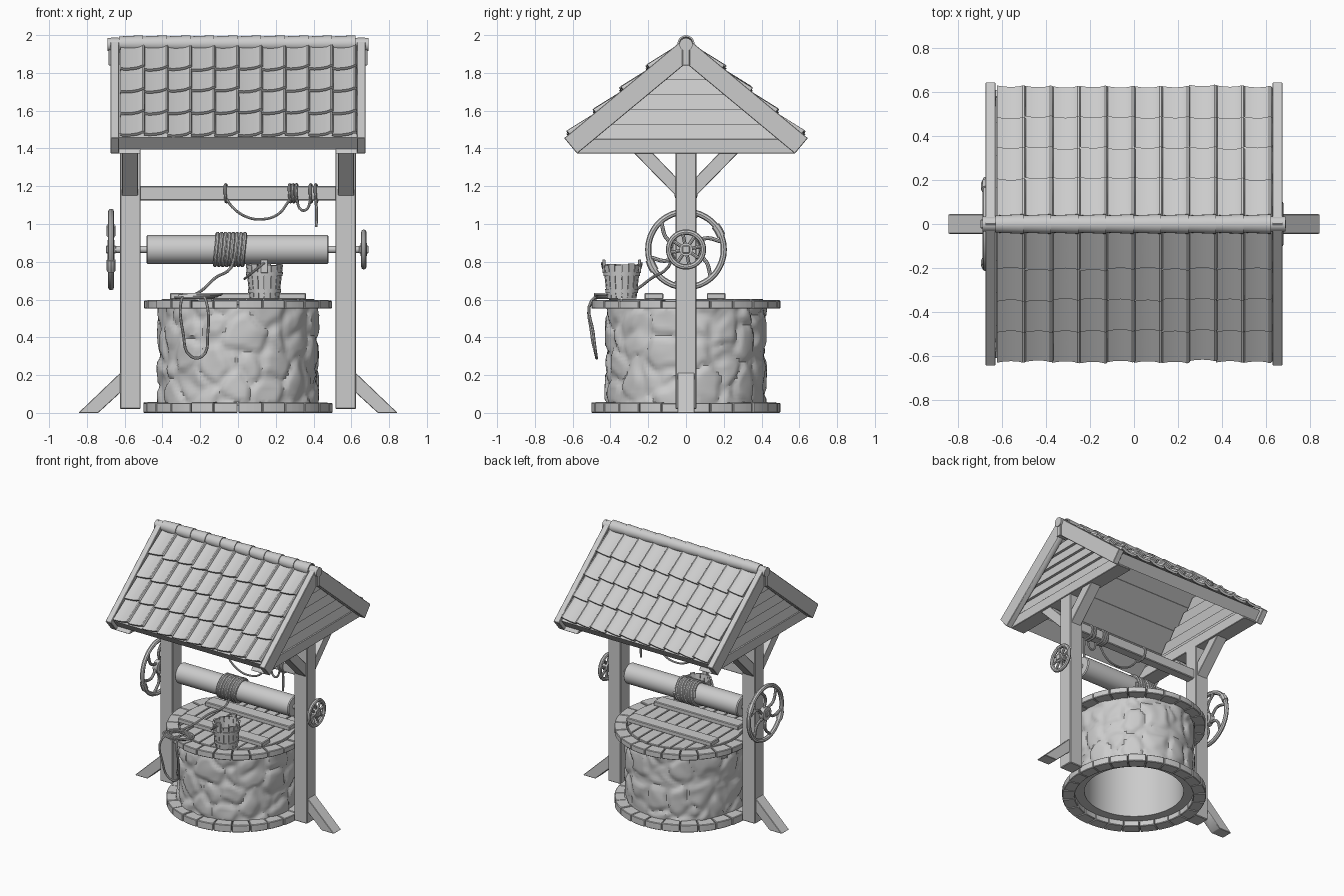
import bpy, bmesh, math, random
from math import sin, cos, pi, tau, radians
from mathutils import Vector, Matrix, noise

random.seed(4)
cube = bpy.data.objects.get("Cube")
if cube:
    bpy.data.objects.remove(cube)

grey = bpy.data.materials.new("plain_grey")
grey.use_nodes = True
grey.diffuse_color = (0.6, 0.6, 0.6, 1)
grey.node_tree.nodes["Principled BSDF"].inputs["Base Color"].default_value = (0.6, 0.6, 0.6, 1)


def finish(name, bm, bevel=0.0):
    bmesh.ops.recalc_face_normals(bm, faces=bm.faces)
    if bevel:
        bmesh.ops.bevel(bm, geom=bm.edges[:], offset=bevel, segments=1, affect='EDGES')
    me = bpy.data.meshes.new(name)
    bm.to_mesh(me)
    bm.free()
    return link(name, me)


def link(name, me):
    me.materials.clear()
    me.materials.append(grey)
    me.shade_smooth()
    me.set_sharp_from_angle(angle=radians(35))
    ob = bpy.data.objects.new(name, me)
    bpy.context.collection.objects.link(ob)
    return ob


def add_prism(bm, pts, a, b, place):
    """Extrude a flat outline from a to b; place(u, v, w) gives the point."""
    lo = [bm.verts.new(place(u, v, a)) for u, v in pts]
    hi = [bm.verts.new(place(u, v, b)) for u, v in pts]
    bm.faces.new(lo)
    bm.faces.new(hi[::-1])
    n = len(pts)
    for i in range(n):
        bm.faces.new((lo[i], hi[i], hi[(i + 1) % n], lo[(i + 1) % n]))


def along_x(u, v, w):
    return (w, u, v)


def along_y(u, v, w):
    return (u, w, v)


def along_z(u, v, w):
    return (u, v, w)


def prism(name, pts, a, b, place=along_x, bevel=0.0):
    bm = bmesh.new()
    add_prism(bm, pts, a, b, place)
    return finish(name, bm, bevel)


def box(name, x0, x1, y0, y1, z0, z1, bevel=0.005):
    return prism(name, [(y0, z0), (y1, z0), (y1, z1), (y0, z1)], x0, x1, along_x, bevel)


def lathe(name, prof, place=along_z, segs=40, closed=False):
    """Turn a (radius, height) profile round an axis."""
    bm = bmesh.new()
    rings = [[bm.verts.new(place(r * cos(tau * i / segs), r * sin(tau * i / segs), h))
              for i in range(segs)] for r, h in prof]
    pairs = list(zip(rings, rings[1:] + rings[:1])) if closed else list(zip(rings, rings[1:]))
    for p, q in pairs:
        for i in range(segs):
            j = (i + 1) % segs
            bm.faces.new((p[i], p[j], q[j], q[i]))
    if not closed:
        bm.faces.new(rings[0])
        bm.faces.new(rings[-1])
    return finish(name, bm)


def tube(name, pts, r, cyclic=False, res=5):
    cu = bpy.data.curves.new(name, 'CURVE')
    cu.dimensions = '3D'
    cu.bevel_depth, cu.bevel_resolution, cu.resolution_u = r, 2, res
    cu.use_fill_caps = True
    sp = cu.splines.new('BEZIER')
    sp.bezier_points.add(len(pts) - 1)
    for bp, p in zip(sp.bezier_points, pts):
        bp.co = p
        bp.handle_left_type = bp.handle_right_type = 'AUTO'
    sp.use_cyclic_u = cyclic
    tmp = bpy.data.objects.new(name + "_path", cu)
    me = bpy.data.meshes.new_from_object(tmp)
    bpy.data.objects.remove(tmp)
    return link(name, me)


# Stone wall: hollow cylinder with lumpy stones
def stone_radius(a, z):
    p = Vector((cos(a) * 2.6, sin(a) * 2.6, z * 6))
    p += noise.noise_vector(p * 1.3) * 0.25
    d = noise.voronoi(p)[0]
    edge = min(1, (d[1] - d[0]) / 0.3)
    return 0.412 + 0.016 * edge * edge * (3 - 2 * edge) + 0.008 * noise.noise(p * 1.7)


bm = bmesh.new()
cols, rows = 160, 30
heights = [0.04 + 0.53 * k / rows for k in range(rows + 1)]
rings = [[(stone_radius(tau * i / cols, z), z) for i in range(cols)] for z in heights]
rings += [[(0.345, z)] * cols for z in (heights[-1], heights[0])]
rings = [[bm.verts.new((r * cos(tau * i / cols), r * sin(tau * i / cols), z))
          for i, (r, z) in enumerate(ring)] for ring in rings]
for p, q in zip(rings, rings[1:] + rings[:1]):
    for i in range(cols):
        j = (i + 1) % cols
        bm.faces.new((p[i], p[j], q[j], q[i]))
finish("stone_wall", bm)


# Rings of cut stones under and over the wall
def stone_ring(name, z0, z1, n=24):
    bm = bmesh.new()
    for k in range(n):
        angles = [tau * (k + 0.015 + 0.97 * t / 3) / n for t in range(4)]
        out = 0.5 + random.uniform(-0.004, 0.002)
        pts = [(out * cos(a), out * sin(a)) for a in angles]
        pts += [(0.412 * cos(a), 0.412 * sin(a)) for a in reversed(angles)]
        add_prism(bm, pts, z0, z1 + random.uniform(-0.003, 0.003), along_z)
    finish(name, bm, 0.004)


stone_ring("base_ring", 0, 0.055)
stone_ring("rim_ring", 0.552, 0.596)

# Round plank lid with two battens
bm = bmesh.new()
n, R = 9, 0.408
for k in range(n):
    x0, x1 = (-R + 2 * R * (k + e) / n for e in (0.03, 0.97))
    xs = [x0 + (x1 - x0) * t / 4 for t in range(5)]
    ends = [(x, math.sqrt(max(R * R - x * x, 0.002))) for x in xs]
    add_prism(bm, ends + [(x, -y) for x, y in reversed(ends)], 0.57, 0.603, along_z)
finish("lid_planks", bm, 0.003)
for y in (-0.17, 0.16):
    box("lid_batten", -0.36, 0.36, y - 0.05, y + 0.05, 0.6, 0.635)

# Posts, feet, braces and tie beams on both sides
for s in (-1, 1):
    box("post", *sorted((s * 0.515, s * 0.625)), -0.055, 0.055, 0.02, 1.39)
    prism("foot_brace", [(s * 0.62, 0.215), (s * 0.845, 0), (s * 0.74, 0), (s * 0.62, 0.11)],
          -0.045, 0.045, along_y, 0.003)
    x0, x1 = sorted((s * 0.53, s * 0.615))
    for t in (-1, 1):
        prism("upper_brace", [(t * 0.045, 1.14), (t * 0.045, 1.24), (t * 0.18, 1.38), (t * 0.28, 1.38)],
              x0, x1, along_x, 0.003)
    prism("tie_beam", [(-0.58, 1.372), (0.58, 1.372), (0.52, 1.45), (-0.52, 1.45)],
          *sorted((s * 0.515, s * 0.632)), along_x, 0.003)
box("cross_beam", -0.52, 0.52, -0.035, 0.035, 1.125, 1.2)

# Roof frame: u runs down the slope, v stands out from it
TH = radians(39.7)


def slope(t):
    return lambda u, v, w: (w, t * (cos(TH) * u + sin(TH) * v), 1.99 - sin(TH) * u + cos(TH) * v)


for t in (-1, 1):
    roof = slope(t)
    for s in (-1, 1):
        apex = 0.107 * math.tan(TH)
        prism("barge_board", [(0, 0), (0.838, 0), (0.838, -0.107), (apex, -0.107)],
              *sorted((s * 0.63, s * 0.675)), roof, 0.003)
    prism("eave_board", [(0.77, -0.02), (0.81, -0.02), (0.81, -0.1), (0.77, -0.1)], -0.63, 0.63, roof)
    prism("wall_plate", [(0.62, -0.05), (0.77, -0.05), (0.77, -0.1), (0.68, -0.1)], -0.515, 0.515, roof)
    bm = bmesh.new()
    for k in range(4):
        u = 0.04 + 0.19 * k
        add_prism(bm, [(u, -0.035), (u + 0.2, -0.025), (u + 0.2, -0.045), (u, -0.055)], -0.628, 0.628, roof)
    finish("roof_boards", bm)

    # Overlapping tiles, each with a roll along one side
    bm = bmesh.new()
    prof = [(0, 0.002), (0.25, -0.003), (0.5, -0.002), (0.75, 0.003), (0.86, 0.009),
            (0.93, 0.014), (1.0, 0.013), (1.05, 0.004)]
    W = 0.1245
    for k in range(4):
        u1 = 0.262 + 0.181 * k
        for c in range(10):
            du, dv = random.uniform(-0.006, 0.006), random.uniform(-0.002, 0.002)
            grid = []
            for f in (0, 0.5, 1):
                u, lift = u1 - 0.21 * (1 - f) + du, -0.022 + 0.028 * f + dv
                line = [(-0.622 + W * (c + a), u - 0.01 * (a - 0.5) * f, lift + h) for a, h in prof]
                grid.append([[bm.verts.new(roof(u, v - d, x)) for x, u, v in line] for d in (0, 0.017)])
            m = len(prof) - 1
            for (t0, b0), (t1, b1) in zip(grid, grid[1:]):
                for i in range(m):
                    bm.faces.new((t0[i], t0[i + 1], t1[i + 1], t1[i]))
                    bm.faces.new((b0[i], b1[i], b1[i + 1], b0[i + 1]))
                for i in (0, m):
                    bm.faces.new((t0[i], t1[i], b1[i], b0[i]))
            for top, bot in (grid[0], grid[-1]):
                for i in range(m):
                    bm.faces.new((top[i], bot[i], bot[i + 1], top[i + 1]))
    finish("roof_tiles", bm)

# Gable boards lapped like siding, with a small block under each peak
for s in (-1, 1):
    bm = bmesh.new()
    for k in range(5):
        z0, z1 = 1.45 + 0.078 * k, 1.45 + 0.078 * (k + 1)
        half = [(1.87 - z) / 0.83 + 0.03 for z in (z0, z1)]
        vs = [bm.verts.new((s * x, e * h, z)) for z, h, out in ((z0, half[0], 0.625), (z1, half[1], 0.605))
              for x in (out - 0.02, out) for e in (-1, 1)]
        bmesh.ops.convex_hull(bm, input=vs)
    finish("gable_boards", bm)
    box("peak_block", *sorted((s * 0.63, s * 0.685)), -0.02, 0.02, 1.84, 1.95, 0.003)
box("ridge_beam", -0.63, 0.63, -0.025, 0.025, 1.84, 1.93)

# Ridge caps: tapered, each lapping the next
for k in range(10):
    x = -0.63 + 0.125 * k
    lathe("ridge_cap", [(0.039, x), (0.045, x + 0.128), (0.036, x + 0.128), (0.03, x)],
          lambda u, v, w: (w, u, 1.954 + v), 20, True)
for s in (-1, 1):
    lathe("ridge_end", [(0.035, s * 0.6), (0.035, s * 0.69)], lambda u, v, w: (w, u, 1.95 + v), 16)

# Winding drum and axle
AZ = 0.865


def axle(u, v, w):
    return (w, u, AZ + v)


lathe("axle", [(0.019, -0.69), (0.019, 0.685)], axle, 16)
lathe("drum", [(0.07, -0.485), (0.076, -0.478), (0.076, 0.473), (0.07, 0.48)], axle)


# Wheels: large one with curved spokes, small one with straight spokes
def wheel(name, x, R, r, spokes, bend, hub):
    def at(rad, a):
        return axle(rad * cos(a), rad * sin(a), x)
    tube(name + "_rim", [at(R, tau * i / 24) for i in range(24)], r, True, 3)
    lathe(name + "_hub", [(hub, x - 0.018), (hub, x + 0.018)], axle, 20)
    box(name + "_nut", x - 0.026, x + 0.026, -0.02, 0.02, AZ - 0.02, AZ + 0.02, 0.003)
    for k in range(spokes):
        a = tau * k / spokes + 0.2
        tube(name + "_spoke", [at(hub * 0.8, a), at(R * 0.55, a + bend), at(R, a)], r * 0.65)
    return at


at = wheel("large_wheel", -0.672, 0.2, 0.016, 6, 0.35, 0.05)
for a in (radians(205), radians(30)):
    tube("wheel_grip", [at(0.2, a + d) for d in (-0.16, 0, 0.16)], 0.023)
wheel("small_wheel", 0.666, 0.092, 0.014, 8, 0, 0.035)

# Rope wound on the drum, then slack across the lid and over the rim
turns = 8
coil = [axle(0.083 * cos(a), 0.083 * sin(a), -0.125 + 0.165 * i / (turns * 8) + 0.012 * sin(a))
        for i, a in ((i, tau * i / 8) for i in range(turns * 8 + 1))]
tube("rope_coil", coil, 0.011, res=3)
tube("rope_slack", [(-0.02, -0.07, 0.82), (-0.04, -0.1, 0.765), (-0.12, -0.18, 0.715), (-0.19, -0.27, 0.65),
                    (-0.26, -0.36, 0.615), (-0.31, -0.42, 0.61)], 0.008)
for k in range(3):
    tube("rope_pile", [(-0.23 + 0.02 * k + 0.1 * cos(a), -0.42 + 0.06 * sin(a), 0.612 + 0.008 * k)
                       for a in (tau * i / 8 for i in range(8))], 0.008, True)
tube("rope_hanging", [(-0.27, -0.42, 0.615), (-0.3, -0.495, 0.595), (-0.29, -0.5, 0.42), (-0.25, -0.475, 0.3),
                      (-0.19, -0.475, 0.3), (-0.16, -0.49, 0.42), (-0.17, -0.5, 0.595), (-0.2, -0.42, 0.62)], 0.008)

# Spare rope looped over the cross beam
for x in (-0.065, 0.275, 0.292, 0.31, 0.385, 0.412):
    tube("beam_loop", [(x + dx, y, z) for dx, y, z in ((0, -0.043, 1.13), (-0.004, -0.043, 1.195), (0, 0, 1.208),
         (0.004, 0.043, 1.195), (0.006, 0.043, 1.13), (0.003, 0, 1.117))], 0.008, True)
tube("beam_rope", [(-0.06, -0.043, 1.13), (-0.03, -0.045, 1.09), (0.04, -0.045, 1.04), (0.12, -0.045, 1.025),
                   (0.21, -0.045, 1.05), (0.275, -0.043, 1.13)], 0.007)
tube("beam_swag", [(0.31, -0.043, 1.13), (0.335, -0.045, 1.075), (0.36, -0.045, 1.075), (0.385, -0.043, 1.13)], 0.007)
tube("rope_end", [(0.412, -0.043, 1.13), (0.416, -0.045, 1.06), (0.414, -0.045, 0.985)], 0.008)

# Bucket: staves, hoops, floor, ears and a folded handle
BX, BY = 0.14, -0.34
bm = bmesh.new()
n = 16
for k in range(n):
    top = 0.785 + random.uniform(-0.006, 0.006)
    vs = [bm.verts.new((BX + r * cos(a), BY + r * sin(a), z))
          for z, rad in ((0.605, 0.078), (top, 0.098)) for r in (rad, rad - 0.012)
          for a in (tau * (k + e) / n for e in (0.04, 0.96))]
    bmesh.ops.convex_hull(bm, input=vs)
finish("bucket_staves", bm)


def bucket(u, v, w):
    return (BX + u, BY + v, w)


lathe("bucket_floor", [(0.074, 0.615), (0.075, 0.63)], bucket, 24)
for z, r in ((0.645, 0.086), (0.735, 0.096)):
    lathe("bucket_hoop", [(r, z - 0.01), (r + 0.002, z + 0.01), (r - 0.012, z + 0.01), (r - 0.012, z - 0.01)],
          bucket, 32, True)
for t in (-1, 1):
    y = BY + t * 0.095
    box("bucket_ear", BX - 0.02, BX + 0.02, y - 0.008, y + 0.008, 0.74, 0.812, 0.003)
tube("bucket_handle", [(BX - 0.105 * sin(a), BY + 0.105 * cos(a), 0.795 - 0.085 * sin(a))
                       for a in (pi * i / 8 for i in range(9))], 0.006)
